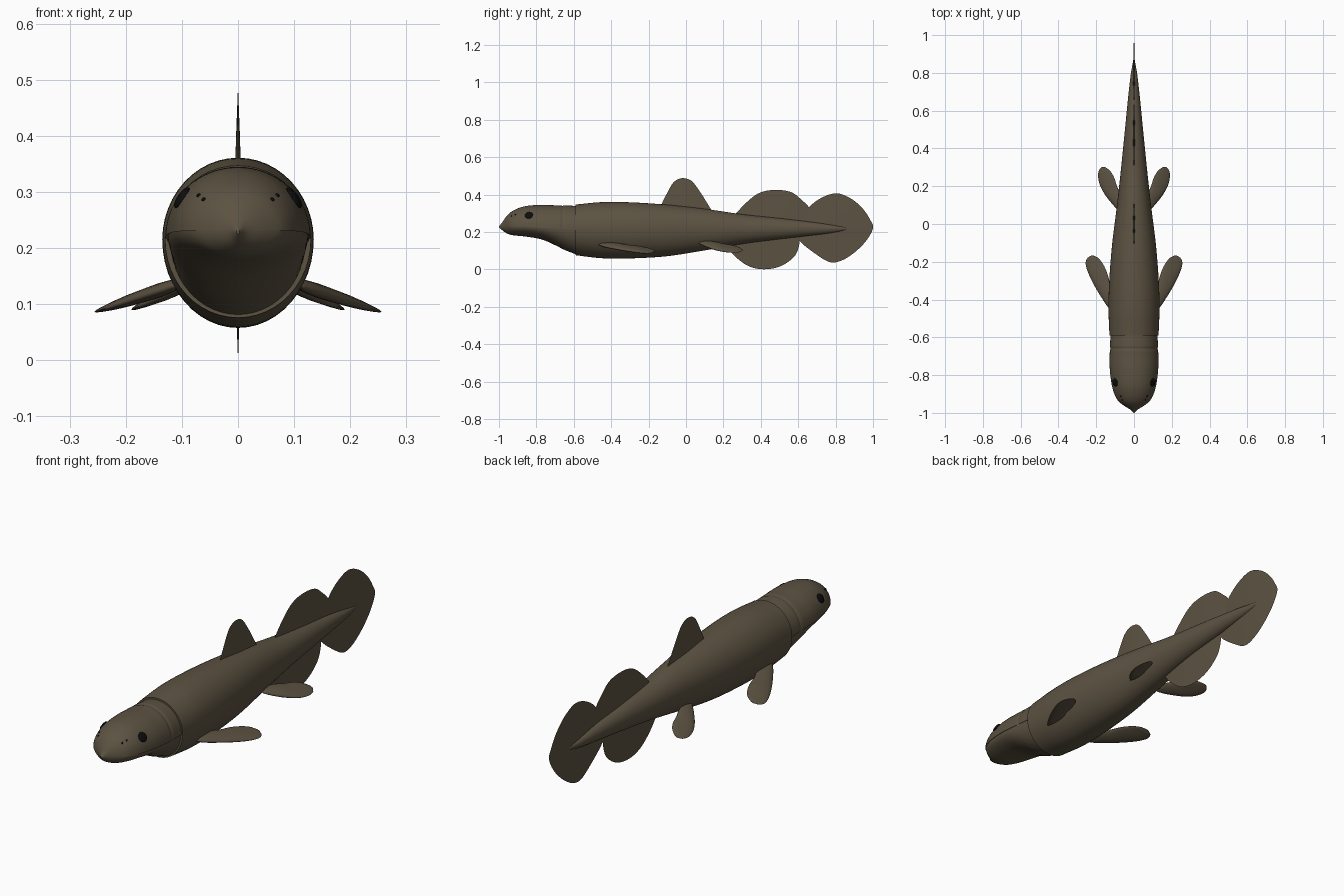
import bpy
import bmesh
from math import sin, cos, pi, sqrt, exp, atan2
from mathutils import Vector

cube = bpy.data.objects.get("Cube")
if cube:
    bpy.data.objects.remove(cube)


def material(name, colour):
    m = bpy.data.materials.new(name)
    m.use_nodes = True
    m.diffuse_color = colour
    bsdf = m.node_tree.nodes["Principled BSDF"]
    bsdf.inputs["Base Color"].default_value = colour
    bsdf.inputs["Roughness"].default_value = 0.8
    return m


OLIVE = material("olive brown skin", (0.107, 0.085, 0.054, 1))
BLACK = material("black eye", (0.004, 0.004, 0.004, 1))


def finish(name, bm, mat, angle=0.7):
    bmesh.ops.recalc_face_normals(bm, faces=bm.faces)
    mesh = bpy.data.meshes.new(name)
    bm.to_mesh(mesh)
    bm.free()
    mesh.materials.append(mat)
    ob = bpy.data.objects.new(name, mesh)
    bpy.context.collection.objects.link(ob)
    bpy.ops.object.select_all(action="DESELECT")
    ob.select_set(True)
    bpy.context.view_layer.objects.active = ob
    bpy.ops.object.shade_smooth_by_angle(angle=angle)
    return ob


def sample(table, y):
    """Smooth interpolation of table rows keyed by their first value."""
    n = len(table)
    y = min(max(y, table[0][0]), table[-1][0])
    i = max(k for k in range(n - 1) if table[k][0] <= y)
    a, b = table[i], table[i + 1]
    before, after = table[max(i - 1, 0)], table[min(i + 2, n - 1)]
    h = b[0] - a[0]
    t = (y - a[0]) / h
    row = []
    for c in range(1, len(a)):
        ma = (b[c] - before[c]) / (b[0] - before[0]) * h
        mb = (after[c] - a[c]) / (after[0] - a[0]) * h
        d = b[c] - a[c]
        row.append(a[c] + t * (ma + t * (3 * d - 2 * ma - mb + t * (ma + mb - 2 * d))))
    return row


def loft(name, rings, mat, angle=0.7):
    bm = bmesh.new()
    loops = [[bm.verts.new(p) for p in ring] for ring in rings]
    for lo, hi in zip(loops, loops[1:]):
        for k in range(len(lo)):
            j = (k + 1) % len(lo)
            bm.faces.new((lo[k], lo[j], hi[j], hi[k]))
    bm.faces.new(loops[0])
    bm.faces.new(loops[-1])
    return finish(name, bm, mat, angle)


def stations(table, count):
    first, last = table[0][0], table[-1][0]
    return [first + (last - first) * k / count for k in range(count + 1)]


# Rows: y, half width, top z, bottom z, widest z
BODY = [(-0.59, 0.13, 0.347, 0.076, 0.215), (-0.45, 0.135, 0.36, 0.06, 0.215),
        (-0.3, 0.131, 0.359, 0.059, 0.215), (-0.1, 0.115, 0.346, 0.071, 0.215),
        (0.1, 0.09, 0.324, 0.102, 0.215), (0.3, 0.068, 0.295, 0.136, 0.216),
        (0.5, 0.048, 0.274, 0.162, 0.217), (0.7, 0.028, 0.25, 0.185, 0.218),
        (0.8, 0.016, 0.235, 0.198, 0.218), (0.87, 0.003, 0.222, 0.214, 0.218)]
HEAD = [(-1.0, 0.003, 0.232, 0.225, 0.229), (-0.985, 0.016, 0.248, 0.212, 0.23),
        (-0.965, 0.048, 0.278, 0.197, 0.231), (-0.94, 0.081, 0.304, 0.186, 0.231),
        (-0.9, 0.104, 0.326, 0.18, 0.23), (-0.85, 0.118, 0.34, 0.175, 0.228),
        (-0.77, 0.128, 0.345, 0.16, 0.223), (-0.7, 0.129, 0.343, 0.13, 0.218),
        (-0.65, 0.127, 0.343, 0.105, 0.215), (-0.57, 0.124, 0.338, 0.074, 0.21)]

# Trunk
rings = []
for y in stations(BODY, 70):
    w, top, low, mid = sample(BODY, y)
    rings.append([(w * cos(a), y, mid + sin(a) * (top - mid if sin(a) > 0 else mid - low))
                  for a in (2 * pi * k / 48 for k in range(48))])
loft("trunk", rings, OLIVE)

# Head, with a lip step along the mouth and a shallow neck crease
SIDES = 24
rings = []
for y in stations(HEAD, 86):
    w, top, low, mid = sample(HEAD, y)
    crease = 1 - 0.025 * exp(-((y + 0.66) / 0.007) ** 2)
    ring = []
    for k in range(SIDES + 1):
        a = pi * k / SIDES
        ring.append((w * crease * cos(a), y, mid + (top - mid) * crease * sin(a)))
    for k in range(SIDES + 1):
        a = pi + pi * k / SIDES
        ring.append((w * 0.965 * cos(a), y, mid + 0.002 + (mid + 0.002 - low) * sin(a)))
    rings.append(ring)
loft("head", rings, OLIVE, 0.8)


# Eyes and nostrils, flattened beads lying on the head surface
def bead(name, side, y, z, size, depth):
    w, top, low, mid = sample(HEAD, y)
    rise = (z - mid) / (top - mid)
    x = w * sqrt(1 - rise * rise)
    tilt = atan2((z - mid) / (top - mid) ** 2, x / w ** 2)
    before, after = sample(HEAD, y - 0.01), sample(HEAD, y + 0.01)
    yaw = (after[0] - before[0]) / 0.02
    out = Vector((side * cos(tilt), -yaw, sin(tilt))).normalized()
    bm = bmesh.new()
    bmesh.ops.create_uvsphere(bm, u_segments=20, v_segments=10, radius=1)
    bm.transform(out.to_track_quat("Z", "Y").to_matrix().to_4x4())
    for v in bm.verts:
        along = v.co.dot(out)
        flat = v.co - out * along
        v.co = Vector((side * x, y, z)) + flat * size + out * along * depth
    finish(name, bm, BLACK)


for side, label in ((1, "left"), (-1, "right")):
    bead(label + "_eye", side, -0.84, 0.29, 0.022, 0.007)
    bead(label + "_front_nostril", side, -0.932, 0.287, 0.004, 0.003)
    bead(label + "_rear_nostril", side, -0.912, 0.294, 0.004, 0.003)


# Median fins: smooth outlines in the y-z plane, thicker toward the root
def median_fin(name, root, outline):
    table = [(k, y, z) for k, (y, z) in enumerate(outline)]
    edge = [Vector((0, *sample(table, t))) for t in stations(table, 6 * len(table))]
    root = Vector((0, *root))
    bm = bmesh.new()
    rim = [bm.verts.new(p) for p in edge]
    for s in (1, -1):
        inner = [bm.verts.new(root.lerp(p, 0.55) + Vector((s * 0.003, 0, 0))) for p in edge]
        core = bm.verts.new(root + Vector((s * 0.006, 0, 0)))
        for k in range(len(edge) - 1):
            bm.faces.new((rim[k], rim[k + 1], inner[k + 1], inner[k]))
            bm.faces.new((inner[k], inner[k + 1], core))
    finish(name, bm, OLIVE)


median_fin("front_dorsal_fin", (0.0, 0.32),
           [(-0.14, 0.33), (-0.1, 0.41), (-0.065, 0.467), (-0.02, 0.488), (0.03, 0.473),
            (0.075, 0.415), (0.11, 0.36), (0.14, 0.31)])
median_fin("rear_dorsal_fin", (0.48, 0.25),
           [(0.25, 0.28), (0.32, 0.355), (0.39, 0.408), (0.47, 0.425), (0.56, 0.414),
            (0.62, 0.37), (0.66, 0.325), (0.67, 0.24)])
median_fin("anal_fin", (0.42, 0.18),
           [(0.21, 0.13), (0.26, 0.072), (0.33, 0.02), (0.41, 0.001), (0.5, 0.015),
            (0.57, 0.06), (0.6, 0.11), (0.615, 0.2)])
median_fin("tail_fin", (0.79, 0.217),
           [(0.62, 0.24), (0.645, 0.315), (0.71, 0.375), (0.8, 0.407), (0.88, 0.38),
            (0.945, 0.325), (0.985, 0.265), (1.0, 0.222), (0.965, 0.155), (0.9, 0.09),
            (0.83, 0.047), (0.77, 0.039), (0.7, 0.078), (0.61, 0.15), (0.6, 0.2),
            (0.62, 0.24)])

# Paired fins: rows of y, inner x, outer x, half thickness
PECTORAL = [(-0.47, 0.107, 0.112, 0.003), (-0.44, 0.1, 0.138, 0.01),
            (-0.38, 0.1, 0.178, 0.013), (-0.32, 0.125, 0.213, 0.012),
            (-0.26, 0.142, 0.242, 0.01), (-0.21, 0.165, 0.256, 0.006),
            (-0.18, 0.19, 0.247, 0.004), (-0.168, 0.213, 0.228, 0.001)]
PELVIC = [(0.07, 0.076, 0.082, 0.003), (0.1, 0.065, 0.11, 0.01),
          (0.15, 0.07, 0.15, 0.013), (0.2, 0.09, 0.178, 0.01),
          (0.25, 0.107, 0.19, 0.007), (0.285, 0.13, 0.185, 0.004),
          (0.303, 0.155, 0.17, 0.001)]


def paired_fin(name, table, side, height, slope):
    rings = []
    for y in stations(table, 28):
        inner, outer, thick = sample(table, y)
        ring = []
        for k in range(20):
            a = 2 * pi * k / 20
            x = (inner + outer) / 2 + (outer - inner) / 2 * cos(a)
            ring.append((side * x, y, height - slope * (x - 0.1) + thick * sin(a)))
        rings.append(ring)
    loft(name, rings, OLIVE, 1.2)


for side, label in ((1, "left"), (-1, "right")):
    paired_fin(label + "_pectoral_fin", PECTORAL, side, 0.138, 0.33)
    paired_fin(label + "_pelvic_fin", PELVIC, side, 0.132, 0.46)
